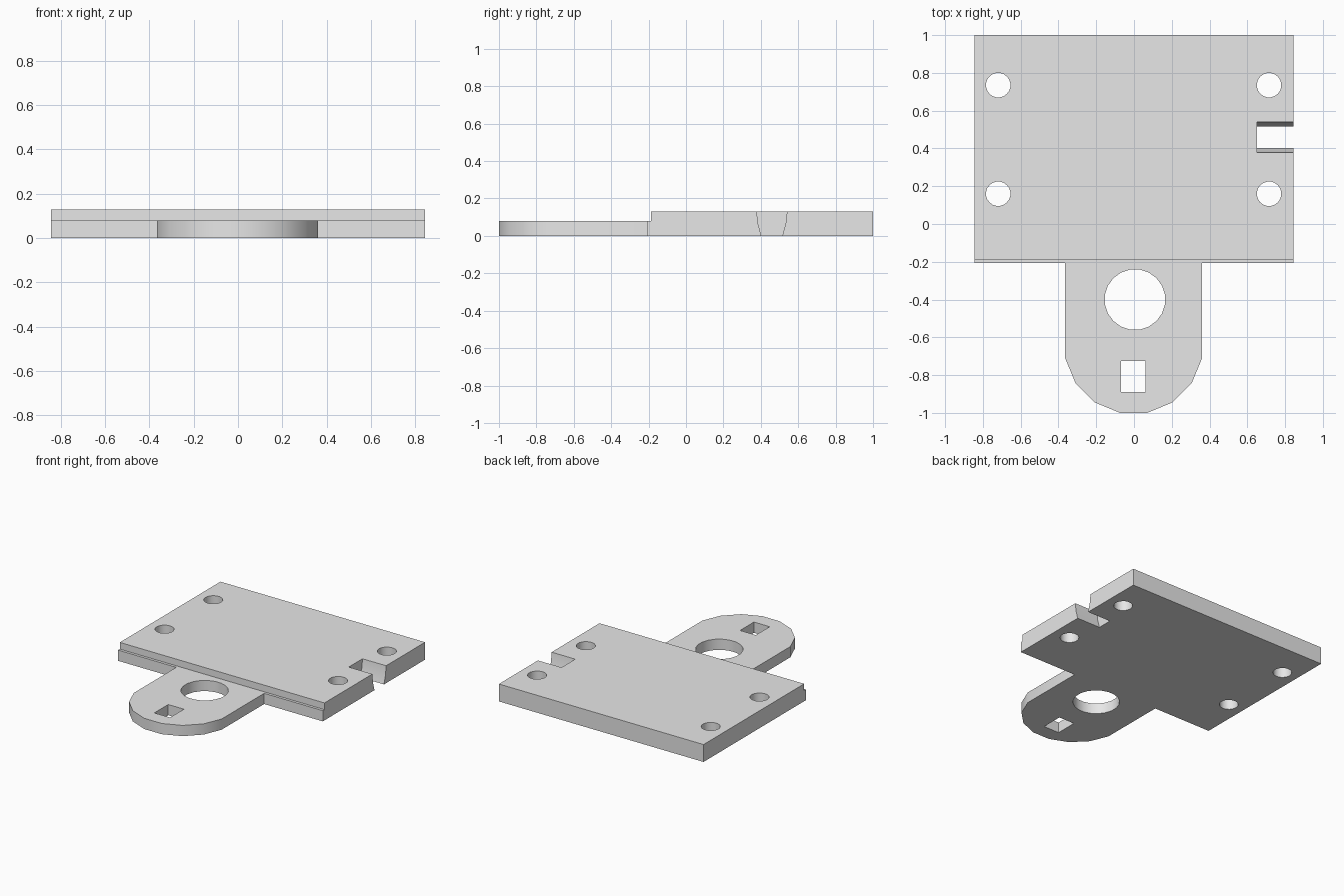
import bpy
import bmesh
from math import cos, sin, pi, radians
from mathutils import Vector

cube = bpy.data.objects.get("Cube")
if cube:
    bpy.data.objects.remove(cube, do_unlink=True)

grey = bpy.data.materials.new("light grey")
grey.use_nodes = True
grey.diffuse_color = (0.8, 0.8, 0.8, 1)
grey.node_tree.nodes["Principled BSDF"].inputs["Base Color"].default_value = (0.8, 0.8, 0.8, 1)


def prism(name, points, offset):
    """Extrude a closed outline along an offset."""
    bm = bmesh.new()
    face = bm.faces.new([bm.verts.new(p) for p in points])
    new = bmesh.ops.extrude_face_region(bm, geom=[face])["geom"]
    bmesh.ops.translate(bm, vec=Vector(offset),
                        verts=[v for v in new if isinstance(v, bmesh.types.BMVert)])
    bmesh.ops.recalc_face_normals(bm, faces=bm.faces)
    mesh = bpy.data.meshes.new(name)
    bm.to_mesh(mesh)
    bm.free()
    mesh.materials.append(grey)
    obj = bpy.data.objects.new(name, mesh)
    bpy.context.collection.objects.link(obj)
    return obj


def arc(x, y, z, r, sides, start, count):
    step = 2 * pi / sides
    return [(x + r * cos(start + i * step), y + r * sin(start + i * step), z)
            for i in range(count)]


def combine(body, tool, operation):
    tool.hide_render = True
    mod = body.modifiers.new("join", "BOOLEAN")
    mod.operation, mod.solver, mod.object = operation, "EXACT", tool
    bpy.context.view_layer.objects.active = body
    bpy.ops.object.modifier_apply(modifier=mod.name)
    bpy.data.objects.remove(tool, do_unlink=True)


def round_hole(x, y, r, sides):
    return prism("hole_cutter", arc(x, y, -0.1, r, sides, pi / sides, sides), (0, 0, 0.4))


# Main plate with a stepped front edge
W = 0.845
side = [(-0.207, 0), (1, 0), (1, 0.13), (-0.187, 0.13), (-0.187, 0.08), (-0.207, 0.08)]
plate = prism("mounting_plate", [(-W, y, z) for y, z in side], (2 * W, 0, 0))

# Rounded tongue at the front
tip = arc(-0.002, -0.637, 0, 0.37, 16, pi + pi / 16, 8)
outline = tip + [(tip[-1][0], -0.1, 0), (tip[0][0], -0.1, 0)]
combine(plate, prism("tongue", outline, (0, 0, 0.08)), "UNION")

# Corner screw holes and the large tongue hole
for x in (-0.719, 0.715):
    for y in (0.16, 0.735):
        combine(plate, round_hole(x, y, 0.065, 20), "DIFFERENCE")
combine(plate, round_hole(0.005, -0.4, 0.161, 20), "DIFFERENCE")

# Square slot near the tip
slot = [(x, y, -0.1) for x, y in ((-0.068, -0.89), (0.062, -0.89), (0.062, -0.726), (-0.068, -0.726))]
combine(plate, prism("slot_cutter", slot, (0, 0, 0.4)), "DIFFERENCE")

# Side notch, narrowing towards the bottom
half = [(0.04, -0.05), (0.056, 0), (0.074, 0.065), (0.081, 0.13), (0.081, 0.2)]
section = [(0.459 + w, z) for w, z in half] + [(0.459 - w, z) for w, z in reversed(half)]
combine(plate, prism("notch_cutter", [(0.65, y, z) for y, z in section], (0.4, 0, 0)), "DIFFERENCE")

# Smooth curved walls, sharp edges
bpy.ops.object.select_all(action="DESELECT")
plate.select_set(True)
bpy.context.view_layer.objects.active = plate
bpy.ops.object.shade_smooth_by_angle(angle=radians(30))
